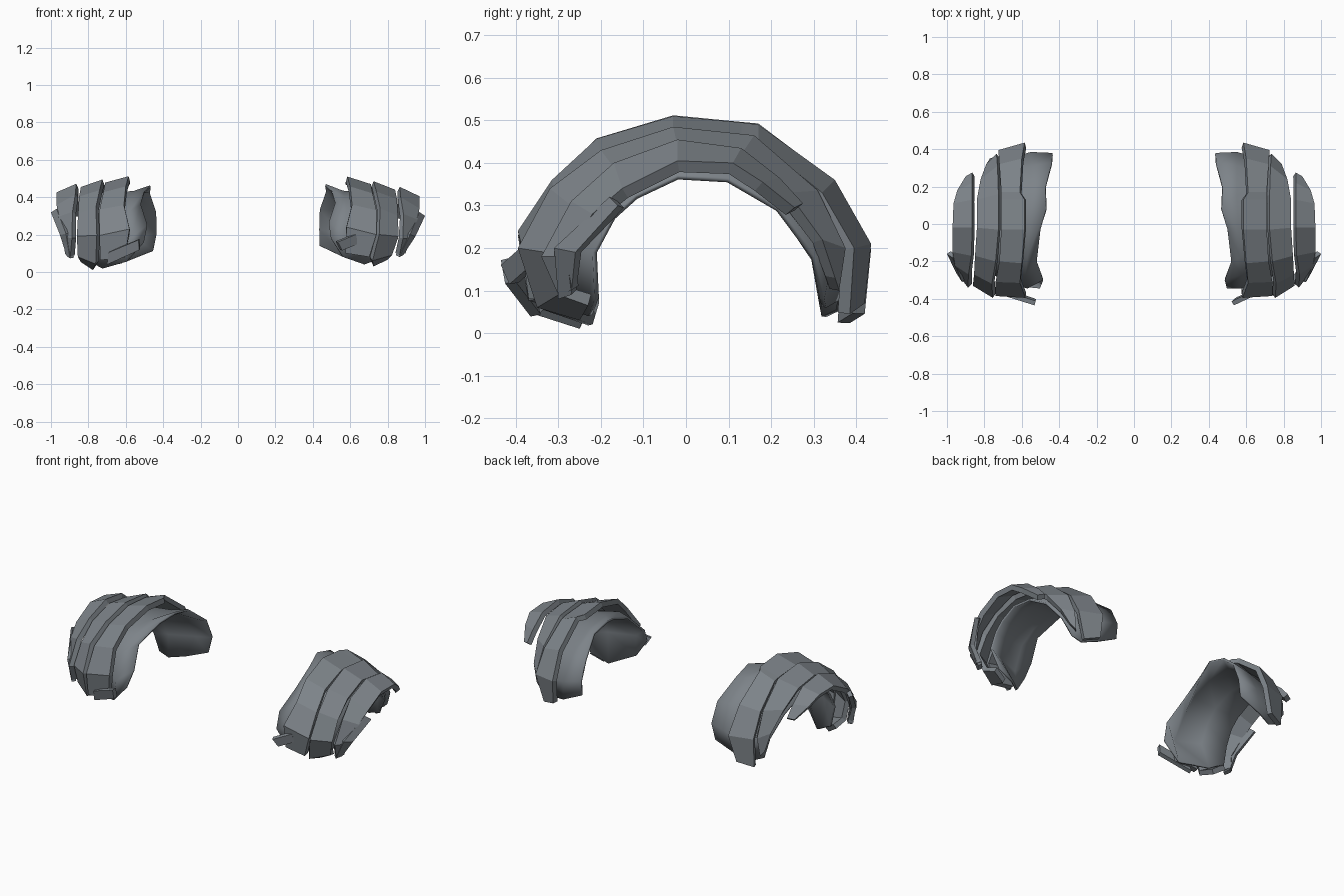
import bpy

steel = bpy.data.materials.new("slate grey")
steel.diffuse_color = (0.205, 0.228, 0.25, 1)


def place(p, side):
    """Put a point on the given side; the pads lean slightly differently."""
    x, y, z = p
    x -= side * 0.15 * max(0, 0.2 - z)
    if side < 0:
        z = 0.26 + (1.04 if z > 0.26 else 1.1) * (z - 0.26) + 0.06 * (x - 0.72)
    return (side * x, y, z)


def sheet(name, columns, thickness, smooth=False, sides=(1, -1)):
    """Skin a sheet over edge lines (inner to outer), on each shoulder."""
    rows, n = len(columns[0]), len(columns)
    for side in sides:
        verts = [place(c[r], side) for r in range(rows) for c in columns]
        faces = []
        for r in range(rows - 1):
            for c in range(n - 1):
                a = r * n + c
                f = (a, a + 1, a + n + 1, a + n)
                faces.append(f if side > 0 else f[::-1])
        me = bpy.data.meshes.new(name)
        me.from_pydata(verts, [], faces)
        me.materials.append(steel)
        for p in me.polygons:
            p.use_smooth = smooth
        label = "right_" if side > 0 else "left_"
        ob = bpy.data.objects.new(label + name, me)
        bpy.context.collection.objects.link(ob)
        m = ob.modifiers.new("thickness", "SOLIDIFY")
        m.thickness = thickness
        m.offset = -1


# Large plate nearest the neck, with a stepped free edge; runs front to back
sheet("inner_plate", [
    [(.59, -.37, .10), (.58, -.395, .24), (.61, -.315, .36),
     (.60, -.21, .457), (.585, -.03, .51), (.585, .13, .495),
     (.61, .17, .49), (.60, .35, .36), (.585, .435, .21), (.61, .42, .07)],
    [(.72, -.37, .08), (.74, -.385, .20), (.74, -.31, .33), (.72, -.20, .42),
     (.71, -.03, .47), (.71, .13, .458), (.71, .17, .45), (.72, .32, .33),
     (.725, .395, .20), (.70, .385, .045)]], 0.03)

# Middle plate, curling under at the front
sheet("middle_plate", [
    [(.75, -.25, .03), (.74, -.35, .06), (.755, -.395, .20), (.76, -.32, .34),
     (.74, -.20, .43), (.725, -.03, .485), (.725, .16, .465), (.73, .31, .335),
     (.735, .375, .20), (.73, .36, .10)],
    [(.82, -.23, .065), (.84, -.30, .09), (.86, -.33, .19), (.855, -.27, .30),
     (.85, -.17, .39), (.84, -.02, .44), (.84, .13, .42), (.82, .24, .33),
     (.79, .32, .22), (.76, .35, .13)]], 0.03)

# Short outermost plate, tapering to the back
sheet("outer_plate", [
    [(.88, -.30, .09), (.885, -.34, .18), (.885, -.27, .31), (.87, -.17, .40),
     (.865, -.02, .455), (.865, .13, .435), (.865, .22, .365),
     (.865, .275, .305)],
    [(.91, -.27, .10), (.93, -.28, .18), (.96, -.22, .28), (.97, -.15, .34),
     (.97, -.02, .405), (.965, .11, .40), (.945, .18, .355),
     (.90, .255, .295)]], 0.03)

# Narrow pointed strip on the outer front edge
sheet("edge_strip", [
    [(.88, -.30, .08), (.92, -.31, .20), (.97, -.18, .32)],
    [(.90, -.27, .09), (.95, -.26, .19), (1.0, -.16, .30)]], 0.025)

# Small slanted tabs at the front end of the inner plates
sheet("front_tab", [
    [(.57, -.415, .115), (.54, -.435, .16)],
    [(.65, -.375, .15), (.63, -.39, .20)]], 0.025, sides=(1,))
sheet("front_tab", [
    [(.52, -.425, .14), (.53, -.435, .19)],
    [(.68, -.365, .06), (.68, -.385, .12)]], 0.025, sides=(-1,))

# Smooth liner with a raised rim at the neck, running under the plates
sheet("liner", [
    [(.50, -.345, .18), (.485, -.30, .265), (.52, -.20, .37),
     (.50, -.03, .44), (.47, .08, .47), (.475, .20, .44), (.44, .33, .34),
     (.435, .38, .23), (.445, .37, .14)],
    [(.58, -.335, .08), (.57, -.345, .20), (.58, -.27, .33), (.57, -.18, .40),
     (.56, -.03, .435), (.55, .15, .43), (.55, .31, .33), (.55, .385, .20),
     (.58, .365, .08)],
    [(.70, -.23, .04), (.72, -.29, .20), (.72, -.24, .30), (.72, -.17, .37),
     (.72, -.03, .42), (.72, .14, .405), (.71, .28, .30), (.70, .345, .18),
     (.67, .33, .06)],
    [(.80, -.215, .08), (.84, -.22, .19), (.84, -.175, .275),
     (.84, -.12, .325), (.84, -.02, .372), (.83, .10, .365), (.81, .22, .295),
     (.77, .305, .18), (.73, .325, .08)]], 0.012, True)
